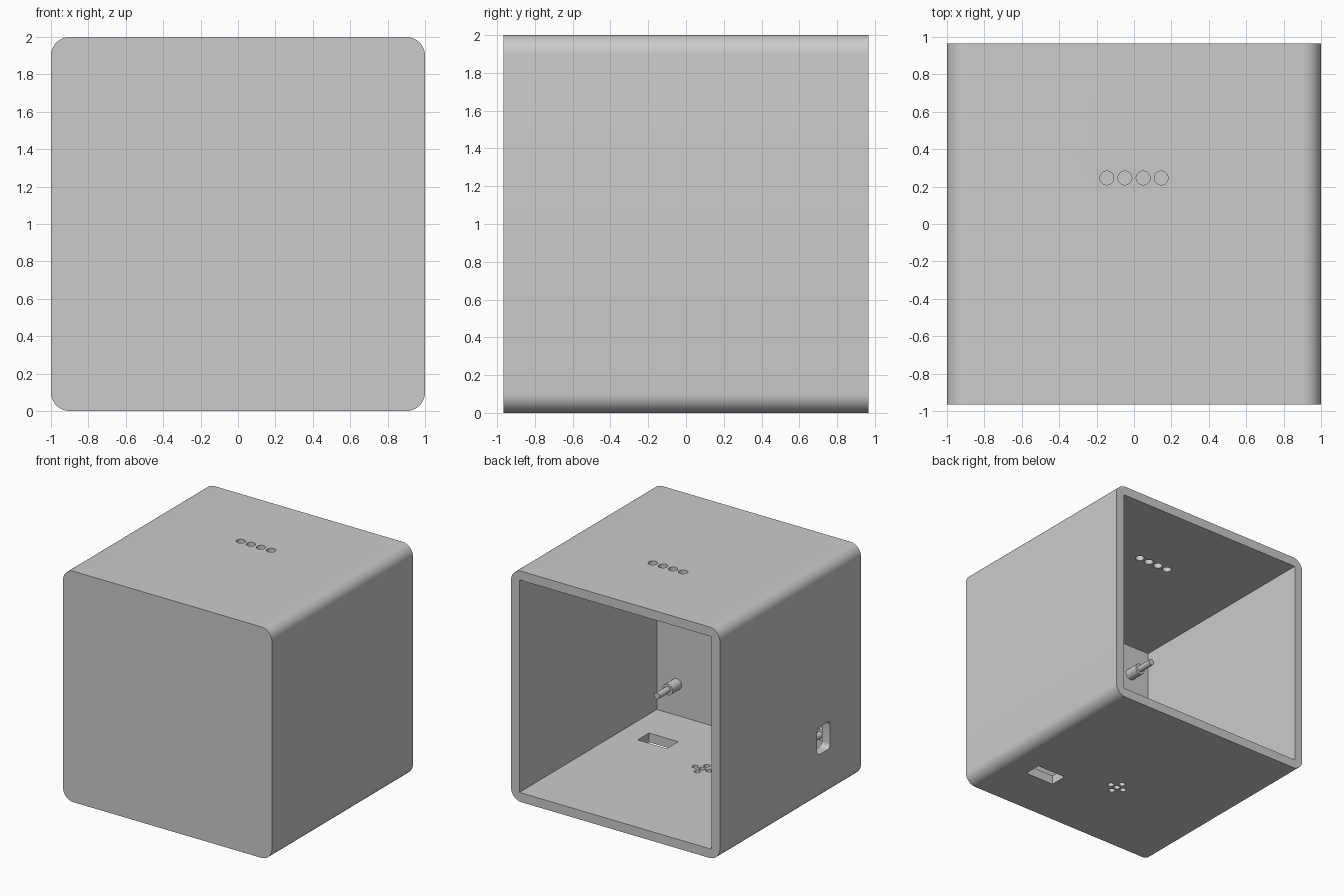
import bpy, bmesh, math
from mathutils import Vector

if "Cube" in bpy.data.objects:
    bpy.data.objects.remove(bpy.data.objects["Cube"], do_unlink=True)

grey = bpy.data.materials.new("light_grey")
grey.use_nodes = True
grey.diffuse_color = (0.6, 0.6, 0.6, 1)
grey.node_tree.nodes["Principled BSDF"].inputs["Base Color"].default_value = (0.6, 0.6, 0.6, 1)

# How a flat profile (u, v) at depth w maps to space for each extrusion axis
MAP = {
    "x": lambda u, v, w: Vector((w, u, v)),
    "y": lambda u, v, w: Vector((u, w, v)),
    "z": lambda u, v, w: Vector((u, v, w)),
}


def rounded_rect(cu, cv, width, height, radius, steps=12):
    """Outline of a rectangle, with arcs at the corners when radius > 0."""
    pts = []
    for i, (su, sv) in enumerate([(1, 1), (-1, 1), (-1, -1), (1, -1)]):
        u = cu + su * (width / 2 - radius)
        v = cv + sv * (height / 2 - radius)
        for k in range(steps + 1 if radius else 1):
            a = math.pi / 2 * (i + k / steps)
            pts.append((u + radius * math.cos(a), v + radius * math.sin(a)))
    return pts


def circle(cu, cv, radius, sides=24):
    return [(cu + radius * math.cos(math.tau * k / sides),
             cv + radius * math.sin(math.tau * k / sides)) for k in range(sides)]


def prism(name, outline, axis, start, end):
    """Extrude an outline along an axis into a closed solid."""
    bm = bmesh.new()
    rings = [[bm.verts.new(MAP[axis](u, v, w)) for u, v in outline] for w in (start, end)]
    bm.faces.new(rings[0])
    bm.faces.new(rings[1])
    n = len(outline)
    for i in range(n):
        j = (i + 1) % n
        bm.faces.new((rings[0][i], rings[0][j], rings[1][j], rings[1][i]))
    bmesh.ops.recalc_face_normals(bm, faces=bm.faces)
    mesh = bpy.data.meshes.new(name)
    bm.to_mesh(mesh)
    bm.free()
    mesh.materials.append(grey)
    obj = bpy.data.objects.new(name, mesh)
    bpy.context.collection.objects.link(obj)
    return obj


def select_only(obj):
    bpy.ops.object.select_all(action="DESELECT")
    obj.select_set(True)
    bpy.context.view_layer.objects.active = obj


def smooth(obj):
    select_only(obj)
    bpy.ops.object.shade_smooth_by_angle(angle=math.radians(30))


def cut(target, cutter):
    cutter.hide_render = True
    mod = target.modifiers.new("cut", "BOOLEAN")
    mod.operation = "DIFFERENCE"
    mod.solver = "EXACT"
    mod.object = cutter
    select_only(target)
    bpy.ops.object.modifier_apply(modifier=mod.name)
    bpy.data.objects.remove(cutter, do_unlink=True)


HALF_DEPTH = 0.965
FRONT_INNER = -0.915

# Housing: rounded square tube, closed at the front and open at the back
housing = prism("housing", rounded_rect(0, 1, 2, 2, 0.1), "y", -HALF_DEPTH, HALF_DEPTH)
cut(housing, prism("cavity", rounded_rect(0, 1, 1.84, 1.84, 0), "y", FRONT_INNER, 1.2))

# Row of four holes through the top
for i in range(4):
    cut(housing, prism("top_hole", circle((i - 1.5) * 0.097, 0.246, 0.037), "z", 1.8, 2.1))

# Cross of five small holes through the floor
for dx, dy in [(0, 0), (1, 0), (-1, 0), (0, 1), (0, -1)]:
    outline = circle(dx * 0.065, -0.22 + dy * 0.065, 0.026, 16)
    cut(housing, prism("floor_hole", outline, "z", -0.1, 0.2))

# Rectangular slot in the floor and rounded slot in the side
cut(housing, prism("floor_slot", rounded_rect(0.58, -0.444, 0.28, 0.155, 0), "z", -0.1, 0.2))
cut(housing, prism("side_slot", rounded_rect(-0.455, 0.52, 0.18, 0.24, 0.04, 6), "x", -1.1, -0.8))
smooth(housing)

# Stepped mounting pegs inside the front wall
for sx, side in ((1, "left"), (-1, "right")):
    for sz, level in ((1, "upper"), (-1, "lower")):
        x, z = sx * 0.73, 1 + sz * 0.65
        base = prism(f"{level}_{side}_peg_base", circle(x, z, 0.048), "y", FRONT_INNER - 0.01, -0.79)
        pin = prism(f"{level}_{side}_peg_pin", circle(x, z, 0.027), "y", -0.8, -0.645)
        smooth(base)
        smooth(pin)
